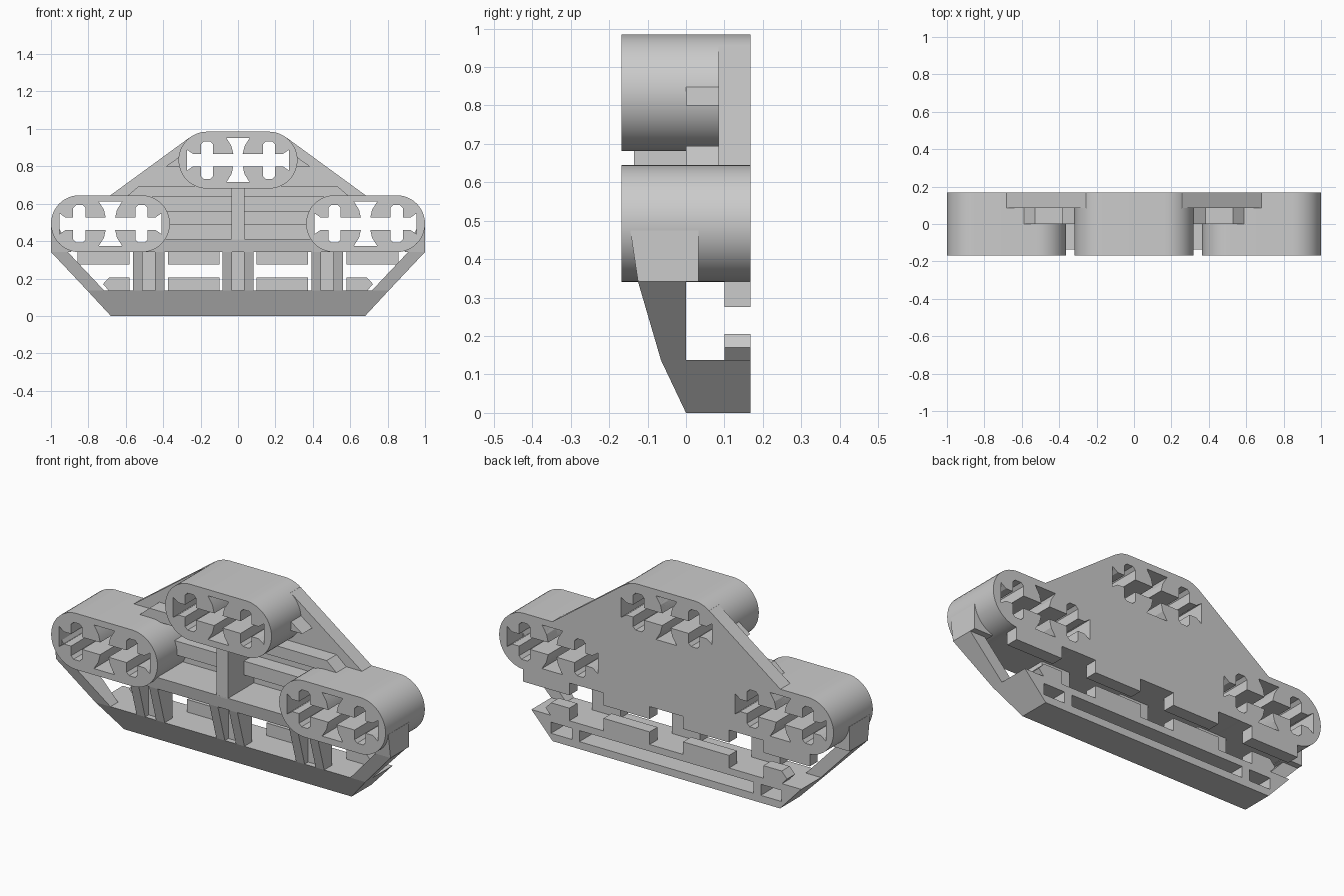
import bpy, bmesh, math

if "Cube" in bpy.data.objects:
    bpy.data.objects.remove(bpy.data.objects["Cube"])

R, HALF = 0.152, 0.166          # pod radius and half distance between its axle holes
PODS = {"top_pod": (0, 0.833), "left_pod": (-0.682, 0.493), "right_pod": (0.682, 0.493)}


def front(z):
    """Depth of the raked front surface at a given height."""
    pts = [(0, 0), (0.137, -0.065), (0.342, -0.125), (0.475, -0.145)]
    for (a, ya), (b, yb) in zip(pts, pts[1:]):
        if z <= b:
            return ya + (yb - ya) * (z - a) / (b - a)
    return -0.145


def prism(name, pts, y0, y1):
    """Extrude an x/z profile in y; y0 may be a function of z."""
    f = y0 if callable(y0) else (lambda z: y0)
    bm = bmesh.new()
    a = [bm.verts.new((x, f(z), z)) for x, z in pts]
    b = [bm.verts.new((x, y1, z)) for x, z in pts]
    bm.faces.new(a)
    bm.faces.new(b[::-1])
    n = len(pts)
    for i in range(n):
        j = (i + 1) % n
        bm.faces.new((a[i], b[i], b[j], a[j]))
    bmesh.ops.recalc_face_normals(bm, faces=bm.faces)
    me = bpy.data.meshes.new(name)
    bm.to_mesh(me)
    bm.free()
    ob = bpy.data.objects.new(name, me)
    bpy.context.collection.objects.link(ob)
    return ob


def block(name, x0, x1, z0, z1, y0, y1):
    return prism(name, [(x0, z0), (x1, z0), (x1, z1), (x0, z1)], y0, y1)


def pair(name, pts, y0, y1):
    """Profile on the right plus its mirror image on the left."""
    prism("right_" + name, pts, y0, y1)
    prism("left_" + name, [(-x, z) for x, z in pts], y0, y1)


def stadium(cx, cz):
    pts = []
    for side, start in ((1, -90), (-1, 90)):
        for i in range(25):
            t = math.radians(start + i * 7.5)
            pts.append((cx + side * HALF + R * math.cos(t), cz + R * math.sin(t)))
    return pts


def hole_profile(cx, cz):
    """Two axle crosses joined by a slot with an hourglass in the middle."""
    w, n = 0.033, 0.025
    q = [(0.272, 0), (0.272, 0.055), (0.24, w), (HALF + w, w), (HALF + w, 0.085),
         (HALF + w - 0.015, 0.1), (HALF - w + 0.015, 0.1), (HALF - w, 0.085),
         (HALF - w, w), (n, w), (0.035, 0.075), (0.062, 0.118)]
    top = q + [(-x, z) for x, z in reversed(q)]
    full = top + [(x, -z) for x, z in reversed(top[1:-1])]
    return [(cx + x, cz + z) for x, z in full]


def cut(ob, cutter):
    m = ob.modifiers.new("holes", 'BOOLEAN')
    m.operation, m.solver, m.object = 'DIFFERENCE', 'EXACT', cutter
    bpy.context.view_layer.objects.active = ob
    bpy.ops.object.modifier_apply(modifier=m.name)


# back plate and shelf, crossed by the axle holes
plate = prism("back_plate", [(-0.85, 0.342), (0.85, 0.342), (0.85, 0.5), (0.682, 0.645),
                             (0.256, 0.956), (-0.256, 0.956), (-0.682, 0.645), (-0.85, 0.5)],
              0.085, 0.168)
shelf = block("shelf", -0.5, 0.5, 0.342, 0.41, front, 0.1)

# three pods with axle holes
pods = []
for name, (cx, cz) in PODS.items():
    pod = prism(name, stadium(cx, cz), -0.168, 0.168)
    cutter = prism("cutter", hole_profile(cx, cz), -0.3, 0.3)
    for ob in (pod, plate) + (() if name == "top_pod" else (shelf,)):
        cut(ob, cutter)
    bpy.data.objects.remove(cutter)
    pods.append(pod)

# base beam with slots in its back face
base = prism("base_beam", [(-0.68, 0), (0.68, 0), (0.807, 0.137), (-0.807, 0.137)], front, 0.168)
for x0, x1 in ((-0.52, 0.52), (0.565, 0.69), (-0.69, -0.565)):
    c = block("cutter", x0, x1, 0.04, 0.1, 0.035, 0.3)
    cut(base, c)
    bpy.data.objects.remove(c)

# raked end struts and their shoulders under the side pods
pair("end_strut", [(1, 0.342), (0.91, 0.342), (0.717, 0.137), (0.807, 0.137)], front, 0)
pair("strut_shoulder", [(1, 0.342), (0.89, 0.342), (0.96, 0.475), (1, 0.475)], front, 0.032)

# paired posts with a recessed web between them
for i, cx in enumerate((-0.477, 0, 0.477)):
    for s in (-1, 1):
        block(f"post_{i}", cx + s * 0.033, cx + s * 0.084, 0.137, 0.342, front, 0)
    block(f"post_web_{i}", cx - 0.033, cx + 0.033, 0.137, 0.342, -0.035, 0)

# teeth hanging from the plate and standing on the base
pair("upper_inner_tooth", [(0.1, 0.275), (0.375, 0.275), (0.375, 0.345), (0.1, 0.345)], 0.1, 0.168)
pair("upper_outer_tooth", [(0.58, 0.275), (0.858, 0.275), (0.858, 0.345), (0.58, 0.345)], 0.1, 0.168)
pair("lower_inner_tooth", [(0.1, 0.135), (0.375, 0.135), (0.375, 0.205), (0.1, 0.205)], 0.1, 0.168)
pair("lower_outer_tooth", [(0.58, 0.135), (0.69, 0.135), (0.722, 0.17), (0.69, 0.205), (0.58, 0.205)],
     0.1, 0.168)

# ribs on the front of the plate
block("spine_rib", -0.035, 0.035, 0.405, 0.69, -0.135, 0.09)
prism("upper_rib", [(-0.6, 0.635), (0.6, 0.635), (0.53, 0.695), (-0.53, 0.695)], 0, 0.09)
block("middle_rib", -0.38, 0.38, 0.485, 0.56, 0, 0.09)
pair("pod_wedge", [(0.3, 0.8), (0.385, 0.8), (0.3, 0.86)], 0, 0.09)

# smooth the rounded pods
for ob in bpy.context.view_layer.objects:
    ob.select_set(ob in pods)
bpy.context.view_layer.objects.active = pods[0]
bpy.ops.object.shade_smooth_by_angle(angle=math.radians(20))
